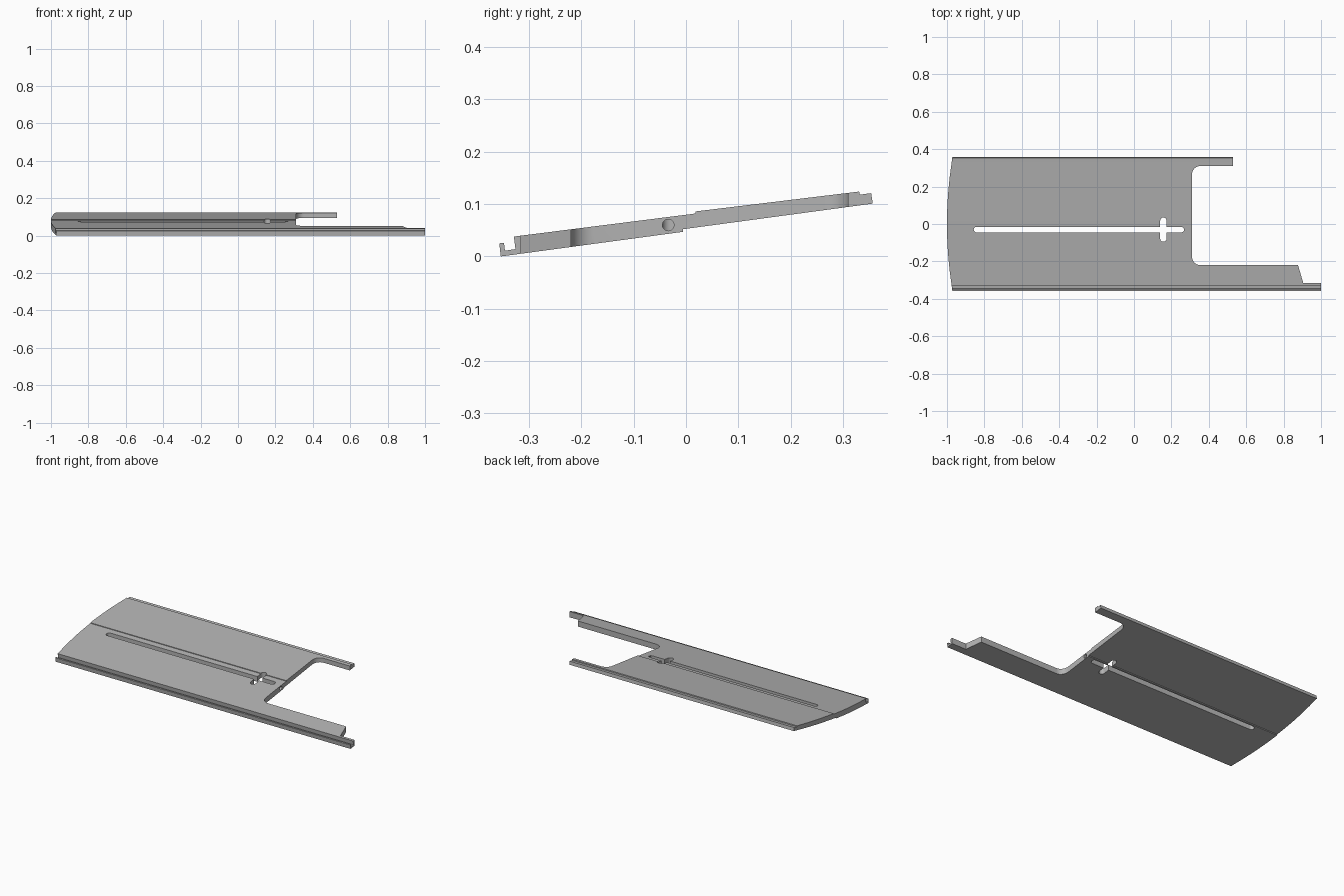
import bpy, bmesh, math
from mathutils import Matrix, Vector

old = bpy.data.objects.get("Cube")
if old:
    bpy.data.objects.remove(old, do_unlink=True)

grey = bpy.data.materials.new("plain_grey")
grey.use_nodes = True
COLOUR = (0.45, 0.45, 0.45, 1)
grey.diffuse_color = COLOUR
grey.node_tree.nodes["Principled BSDF"].inputs["Base Color"].default_value = COLOUR


def prism(name, points, vector):
    """Closed solid made by sweeping a planar outline along a vector."""
    bm = bmesh.new()
    face = bm.faces.new([bm.verts.new(p) for p in points])
    new = bmesh.ops.extrude_face_region(bm, geom=[face])["geom"]
    bmesh.ops.translate(bm, vec=vector, verts=[v for v in new if isinstance(v, bmesh.types.BMVert)])
    bmesh.ops.recalc_face_normals(bm, faces=bm.faces)
    mesh = bpy.data.meshes.new(name)
    bm.to_mesh(mesh)
    bm.free()
    mesh.materials.append(grey)
    obj = bpy.data.objects.new(name, mesh)
    bpy.context.collection.objects.link(obj)
    return obj


def arc(cx, cy, r, start, end, steps=8):
    angles = [math.radians(start + (end - start) * i / steps) for i in range(steps + 1)]
    return [(cx + r * math.cos(a), cy + r * math.sin(a)) for a in angles]


def combine(obj, cutter, operation):
    mod = obj.modifiers.new(cutter.name, "BOOLEAN")
    mod.object, mod.operation, mod.solver = cutter, operation, "EXACT"
    bpy.context.view_layer.objects.active = obj
    bpy.ops.object.modifier_apply(modifier=mod.name)
    bpy.data.objects.remove(cutter, do_unlink=True)


def upright(name, outline):
    return prism(name, [(x, y, -0.2) for x, y in outline], (0, 0, 0.6))


# Sloping cross-section: front hooked rail, stepped middle, rear rebate
section = [(-0.354, 0), (-0.006, 0.047), (-0.006, 0.052), (0.357, 0.101),
           (0.354, 0.121), (0.332, 0.118), (0.331, 0.124), (0.018, 0.086),
           (0.018, 0.082), (-0.329, 0.038), (-0.326, 0.014), (-0.346, 0.011),
           (-0.348, 0.026), (-0.357, 0.025)]
panel = prism("sliding_panel", [(-1.1, y, z) for y, z in section], (2.2, 0, 0))

# Plan outline: bowed left end, rounded bay and two arms on the right
sag, half = 0.03, 0.358
radius = (half ** 2 + sag ** 2) / (2 * sag)
spread = math.degrees(math.asin(half / radius))
outline = arc(-1 + radius, 0, radius, 180 - spread, 180 + spread, 20)
outline[0], outline[-1] = (-0.97, 0.37), (-0.97, -0.37)
outline += [(1, -0.37), (1, -0.315), (0.905, -0.315), (0.877, -0.22)]
outline += arc(0.355, -0.175, 0.045, 270, 180)
outline += arc(0.355, 0.265, 0.045, 180, 90)
outline += [(0.53, 0.31), (0.53, 0.37)]
combine(panel, upright("plan", outline), "INTERSECT")

# Long slot, short cross slot, and bore into the bay wall
combine(panel, upright("long_slot", arc(0.253, -0.03, 0.015, -90, 90)
                       + arc(-0.842, -0.03, 0.015, 90, 270)), "DIFFERENCE")
combine(panel, upright("cross_slot", arc(0.157, 0.018, 0.017, 0, 180)
                       + arc(0.157, -0.078, 0.017, 180, 360)), "DIFFERENCE")
bore = [(0.16, y, z) for y, z in arc(-0.034, 0.06, 0.011, 0, 360, 24)[:-1]]
combine(panel, prism("bore", bore, (0.2, 0, 0)), "DIFFERENCE")

# Soft shading on the curved walls only
for o in bpy.context.selected_objects:
    o.select_set(False)
panel.select_set(True)
bpy.context.view_layer.objects.active = panel
bpy.ops.object.shade_smooth_by_angle(angle=math.radians(25))
